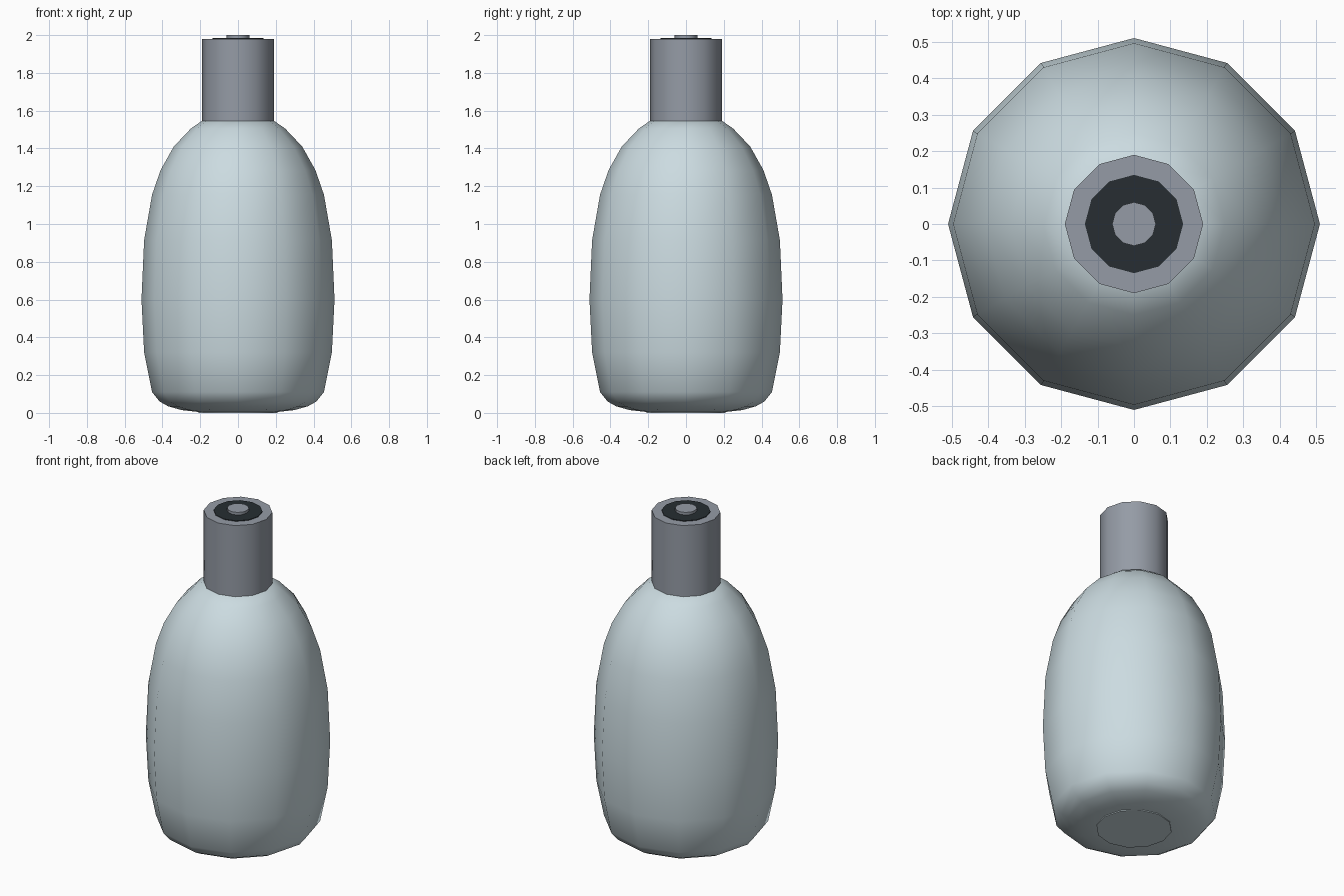
import bpy, bmesh, math

if "Cube" in bpy.data.objects:
    bpy.data.objects.remove(bpy.data.objects["Cube"])

SIDES = 12


def lathe(name, profile, color, angle):
    """Revolve a (radius, z) profile about z; both ends are capped."""
    bm = bmesh.new()
    rings = [[bm.verts.new((r * math.cos(math.tau * i / SIDES),
                            r * math.sin(math.tau * i / SIDES), z))
              for i in range(SIDES)] for r, z in profile]
    for a, b in zip(rings, rings[1:]):
        for i in range(SIDES):
            j = (i + 1) % SIDES
            bm.faces.new((a[i], a[j], b[j], b[i]))
    bm.faces.new(rings[0][::-1])
    bm.faces.new(rings[-1])
    mesh = bpy.data.meshes.new(name)
    bm.to_mesh(mesh)
    bm.free()
    mat = bpy.data.materials.new(name + "_material")
    mat.diffuse_color = (*color, 1)
    mat.use_nodes = True
    mat.node_tree.nodes["Principled BSDF"].inputs["Base Color"].default_value = mat.diffuse_color
    mesh.materials.append(mat)
    obj = bpy.data.objects.new(name, mesh)
    bpy.context.collection.objects.link(obj)
    bpy.ops.object.select_all(action='DESELECT')
    obj.select_set(True)
    bpy.context.view_layer.objects.active = obj
    bpy.ops.object.shade_smooth_by_angle(angle=math.radians(angle))
    return obj


GLASS = (0.60, 0.71, 0.75)
METAL = (0.30, 0.33, 0.38)
DARK = (0.02, 0.027, 0.032)

# Rounded bottle body
lathe("bottle_body", [
    (0.21, 0.005), (0.30, 0.015), (0.37, 0.035), (0.415, 0.06), (0.455, 0.11),
    (0.497, 0.32), (0.511, 0.60), (0.497, 0.915), (0.455, 1.155),
    (0.41, 1.285), (0.34, 1.41), (0.25, 1.505), (0.185, 1.55)], GLASS, 75)

# Foot keeps the base on the ground
lathe("base_foot", [(0.21, 0.0), (0.21, 0.006)], GLASS, 40)

# Neck cap, dark inset disc and centre button
lathe("neck_cap", [(0.19, 1.545), (0.19, 1.98)], METAL, 40)
lathe("cap_inset", [(0.135, 1.97), (0.135, 1.984)], DARK, 40)
lathe("cap_button", [(0.06, 1.975), (0.06, 2.0)], METAL, 40)
